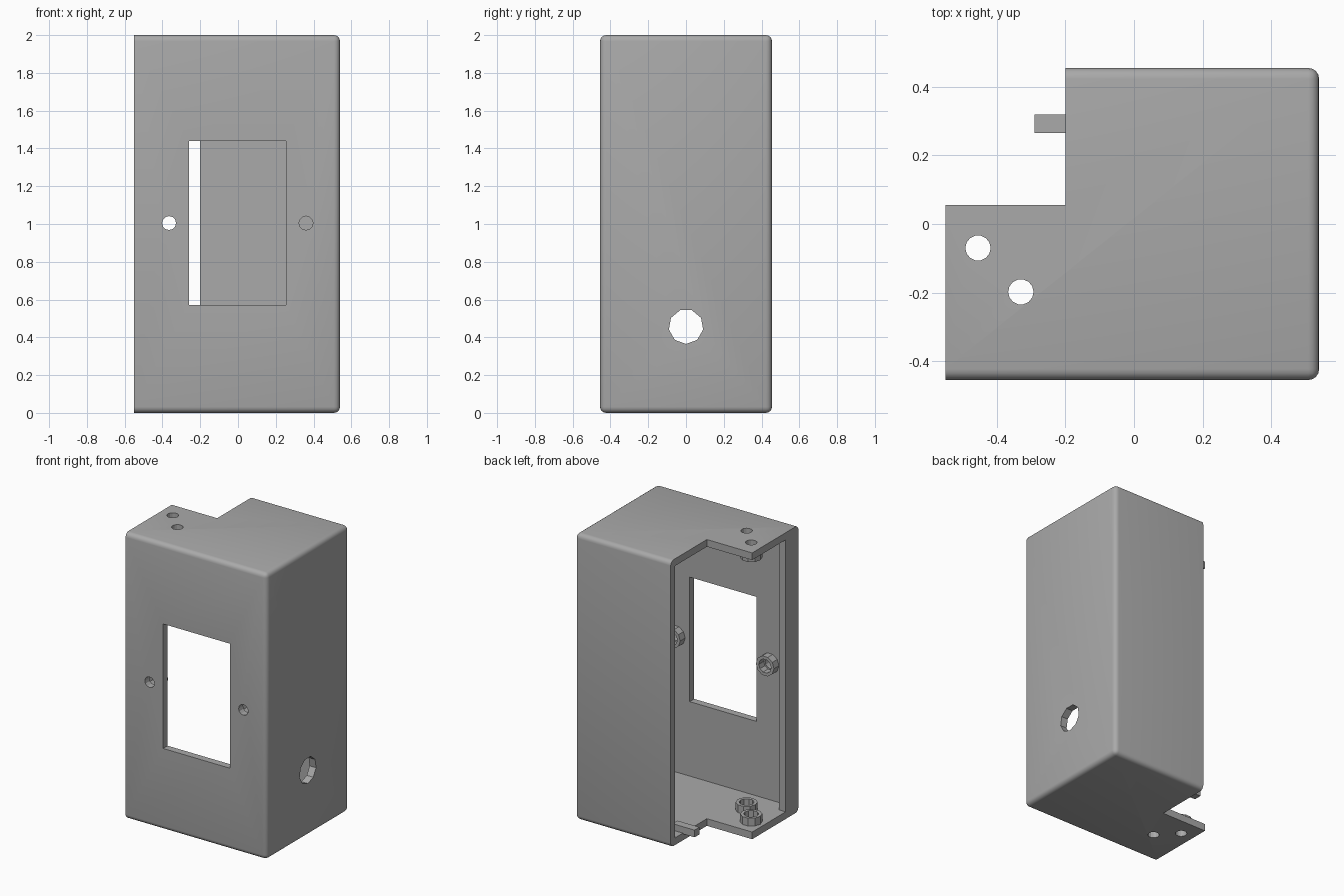
import bpy, bmesh
from math import radians, pi, sin, cos
from mathutils import Vector

if "Cube" in bpy.data.objects:
    bpy.data.objects.remove(bpy.data.objects["Cube"])

# Overall extents
X0, X1 = -0.55, 0.54
Y0, Y1 = -0.455, 0.455
H = 2.0
T = 0.05          # wall thickness
NOTCH_X, NOTCH_Y = -0.2, 0.055

grey = bpy.data.materials.new("plain grey")
grey.use_nodes = True
COLOUR = (0.4, 0.4, 0.4, 1)
grey.diffuse_color = COLOUR
grey.node_tree.nodes["Principled BSDF"].inputs["Base Color"].default_value = COLOUR


def make_object(name, bm):
    bmesh.ops.recalc_face_normals(bm, faces=bm.faces[:])
    mesh = bpy.data.meshes.new(name)
    bm.to_mesh(mesh)
    bm.free()
    mesh.materials.append(grey)
    ob = bpy.data.objects.new(name, mesh)
    bpy.context.collection.objects.link(ob)
    return ob


def box_mesh(lo, hi):
    bm = bmesh.new()
    bmesh.ops.create_cube(bm, size=1)
    for v in bm.verts:
        v.co = [h if c > 0 else l for c, l, h in zip(v.co, lo, hi)]
    return bm


def box(name, lo, hi):
    return make_object(name, box_mesh(lo, hi))


def on_axis(axis, centre, r, angle, depth):
    # point on a circle around the given axis
    a, b = r * cos(angle), r * sin(angle)
    return Vector(centre) + Vector({"x": (depth, a, b), "y": (a, depth, b), "z": (a, b, depth)}[axis])


def tube(name, axis, centre, d0, d1, outer, sides, inner=0, start=0):
    # solid prism, or a ring when an inner radius is given
    bm = bmesh.new()
    corners = [(outer, d0), (outer, d1)]
    if inner:
        corners += [(inner, d1), (inner, d0)]
    loops = [[bm.verts.new(on_axis(axis, centre, r, start + 2 * pi * i / sides, d))
              for i in range(sides)] for r, d in corners]
    pairs = list(zip(loops, loops[1:]))
    if inner:
        pairs.append((loops[-1], loops[0]))
    else:
        bm.faces.new(loops[0])
        bm.faces.new(loops[1])
    for a, b in pairs:
        for i in range(sides):
            j = (i + 1) % sides
            bm.faces.new((a[i], a[j], b[j], b[i]))
    return make_object(name, bm)


def cut(target, cutter):
    mod = target.modifiers.new("cut", "BOOLEAN")
    mod.operation = "DIFFERENCE"
    mod.solver = "EXACT"
    mod.object = cutter
    bpy.context.view_layer.objects.active = target
    bpy.ops.object.modifier_apply(modifier=mod.name)
    bpy.data.objects.remove(cutter)


# Housing block, rounded everywhere except around the open side
bm = box_mesh((X0, Y0, 0), (X1, Y1, H))
edges = [e for e in bm.edges if max(v.co.x for v in e.verts) > 0]
bmesh.ops.bevel(bm, geom=edges, offset=0.032, segments=4, profile=0.5, affect="EDGES")
housing = make_object("housing", bm)

# Hollow interior, open side beyond the short front lip, and rear corner notch
cut(housing, box("cavity", (X0 + T, Y0 + T, T), (X1 - T, Y1 - T, H - T)))
cut(housing, box("side_opening", (X0 - 1, Y0 + 0.14, T), (NOTCH_X, 0.3, H - T)))
cut(housing, box("corner_notch", (X0 - 1, NOTCH_Y, -1), (NOTCH_X, 1, H + 1)))

# Front window and side cable hole
cut(housing, box("window", (-0.26, Y0 - 1, 0.57), (0.255, Y0 + 0.2, 1.44)))
cut(housing, tube("cable_hole", "x", (0, 0, 0.457), 0.3, 1, 0.092, 9, start=-pi / 2))

# Screw holes with ring bosses behind them
HOLE, BORE, BOSS, RISE = 0.037, 0.048, 0.07, 0.055
for side, x in (("right", -0.365), ("left", 0.36)):
    centre = (x, 0, 1.005)
    cut(housing, tube("hole", "y", centre, Y0 - 1, Y0 + 0.2, HOLE, 12))
    tube("front_boss_" + side, "y", centre, Y0 + T, Y0 + T + RISE, BOSS, 10, BORE)
for place, (x, y) in (("outer", (-0.455, -0.07)), ("inner", (-0.33, -0.198))):
    cut(housing, tube("hole", "z", (x, y, 0), -1, H + 1, HOLE, 14))
    tube("floor_boss_" + place, "z", (x, y, 0), T, T + RISE, BOSS, 10, BORE)
    tube("ceiling_boss_" + place, "z", (x, y, 0), H - T - RISE, H - T, BOSS, 10, BORE)

# Small locating tab on the floor
box("locating_tab", (-0.29, 0.265, 0.045), (-0.12, 0.32, 0.095))

# Smooth rounded edges, crisp corners
bpy.ops.object.select_all(action="DESELECT")
housing.select_set(True)
bpy.context.view_layer.objects.active = housing
bpy.ops.object.shade_smooth_by_angle(angle=radians(25))
